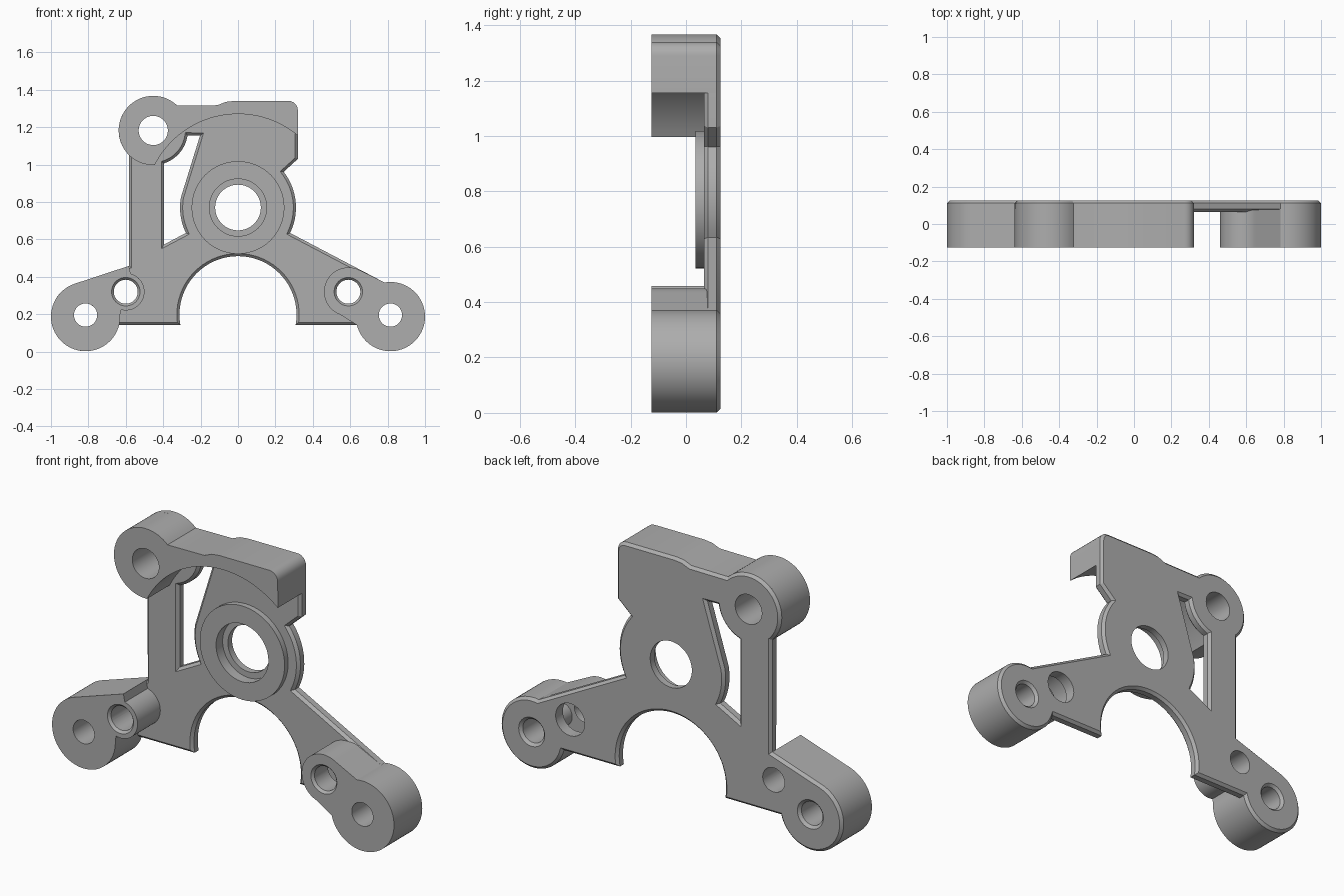
import bpy, bmesh, math
from mathutils import Matrix

cube = bpy.data.objects.get("Cube")
if cube:
    bpy.data.objects.remove(cube, do_unlink=True)

grey = bpy.data.materials.new("plain_grey")
grey.use_nodes = True
tone = (0.42, 0.42, 0.42, 1)
grey.diffuse_color = tone
grey.node_tree.nodes["Principled BSDF"].inputs["Base Color"].default_value = tone

FRONT, PLATE, BACK = -0.125, 0.065, 0.125   # depths along y
CHAMFER = 0.014
HUB = (0, 0.77)
R_LUG, L_LUG, T_LUG = (0.815, 0.187), (-0.815, 0.187), (-0.453, 1.182)
R_SCREW, L_SCREW = (0.59, 0.32), (-0.6, 0.32)
LUG_R = 0.185


def arc(c, r, a0, a1, step=5):
    n = max(2, round(abs(a1 - a0) / step))
    angles = [math.radians(a0 + (a1 - a0) * i / n) for i in range(n + 1)]
    return [(c[0] + r * math.cos(a), c[1] + r * math.sin(a)) for a in angles]


def add_object(name, bm):
    bmesh.ops.recalc_face_normals(bm, faces=bm.faces)
    mesh = bpy.data.meshes.new(name)
    bm.to_mesh(mesh)
    bm.free()
    obj = bpy.data.objects.new(name, mesh)
    bpy.context.collection.objects.link(obj)
    mesh.materials.append(grey)
    return obj


def prism(name, points, y0, y1):
    bm = bmesh.new()
    face = bm.faces.new([bm.verts.new((x, y0, z)) for x, z in points])
    ext = bmesh.ops.extrude_face_region(bm, geom=[face])
    verts = [g for g in ext["geom"] if isinstance(g, bmesh.types.BMVert)]
    bmesh.ops.translate(bm, verts=verts, vec=(0, y1 - y0, 0))
    return add_object(name, bm)


def frustum(name, c, r0, y0, r1, y1):
    bm = bmesh.new()
    place = Matrix.Translation((c[0], (y0 + y1) / 2, c[1])) @ Matrix.Rotation(-math.pi / 2, 4, 'X')
    bmesh.ops.create_cone(bm, cap_ends=True, segments=64, radius1=r0, radius2=r1,
                          depth=y1 - y0, matrix=place)
    return add_object(name, bm)


def cut(cutter, *targets):
    cutter.hide_render = True
    for obj in targets:
        mod = obj.modifiers.new("cut", 'BOOLEAN')
        mod.operation, mod.solver, mod.object = 'DIFFERENCE', 'EXACT', cutter
        bpy.context.view_layer.update()
        deps = bpy.context.evaluated_depsgraph_get()
        mesh = bpy.data.meshes.new_from_object(obj.evaluated_get(deps))
        obj.modifiers.clear()
        obj.data = mesh
    bpy.data.objects.remove(cutter, do_unlink=True)


def bore(c, r0, y0, y1, *targets, r1=None):
    cut(frustum("bore", c, r0, y0, r1 or r0, y1), *targets)


# Shared top edge, from the rounded right corner to the upper lug
top_edge = (arc((0.27, 1.29), 0.05, 0, 90, 15)
            + [(-0.02, 1.34), (-0.065, 1.335), (-0.11, 1.317)])

# Thin back plate with its long slot and chamfered rims
outline = (arc(R_LUG, LUG_R, -166, 100)
           + arc(HUB, 0.31, -26, 38)
           + [(0.32, 1.03)] + top_edge
           + arc(T_LUG, LUG_R, 46, 225)
           + [(-0.583, 0.458)]
           + arc(L_LUG, LUG_R, 107, 346)
           + arc((0, 0.197), 0.313, 190, -10))
plate = prism("back_plate", outline, PLATE, BACK)
slot = (arc(HUB, 0.31, 170, 206)
        + [(-0.396, 0.572)]
        + arc(T_LUG, LUG_R, -72, -8)
        + [(-0.203, 1.155)])
cut(prism("slot", slot, 0, 0.2), plate)

bm = bmesh.new()
bm.from_mesh(plate.data)
rims = [e for e in bm.edges
        if len(e.link_faces) == 2 and e.calc_face_angle() > 0.5
        and any(all(abs(v.co.y - y) < 1e-4 for v in e.verts) for y in (PLATE, BACK))]
bmesh.ops.bevel(bm, geom=rims, offset=CHAMFER, segments=1, profile=0.5,
                affect='EDGES', clamp_overlap=False)
bm.to_mesh(plate.data)
bm.free()

# Deep lugs standing forward of the plate
lug_back = BACK - CHAMFER - 0.002
right_lug = prism("left_foot_lug", arc(R_LUG, LUG_R, -166, 100)
                  + arc(R_SCREW, 0.13, 62, 250), FRONT, lug_back)
left_lug = prism("right_foot_lug", arc(L_LUG, LUG_R, 107, 363)
                 + arc(L_SCREW, 0.1, -105, 75) + [(-0.583, 0.458)], FRONT, lug_back)
top_lug = prism("upper_lug_and_hood", top_edge + arc(T_LUG, LUG_R, 46, 272)
                + arc(HUB, 0.5, 153, 50.2, 3), FRONT, lug_back)

# Raised bearing ring
hub_ring = frustum("hub_ring", HUB, 0.248, 0.035, 0.248, PLATE + 0.01)
bore(HUB, 0.122, -0.2, 0.2, hub_ring, plate)
bore(HUB, 0.153, -0.2, 0.09, hub_ring, plate)

# Mounting holes, chamfered at the back of the feet
bore(T_LUG, 0.078, -0.2, 0.2, top_lug, plate)
for c, lug in ((R_LUG, right_lug), (L_LUG, left_lug)):
    hole = (c[0], c[1] + 0.008)
    bore(hole, 0.062, -0.2, 0.2, lug, plate)
    bore(hole, 0.062, BACK - 0.014, BACK + 0.014, plate, r1=0.09)

# Screw holes, countersunk at the front, one counterbored from behind
for c, lug in ((R_SCREW, right_lug), (L_SCREW, left_lug)):
    bore(c, 0.064, -0.2, 0.2, lug, plate)
    bore(c, 0.09, FRONT - 0.015, FRONT + 0.015, lug, r1=0.062)
bore(R_SCREW, 0.085, 0.0, 0.2, right_lug, plate)

# Smooth the round walls and keep the edges crisp
bpy.ops.object.select_all(action='DESELECT')
for obj in (plate, right_lug, left_lug, top_lug, hub_ring):
    obj.select_set(True)
    bpy.context.view_layer.objects.active = obj
bpy.ops.object.shade_smooth_by_angle(angle=math.radians(25))
